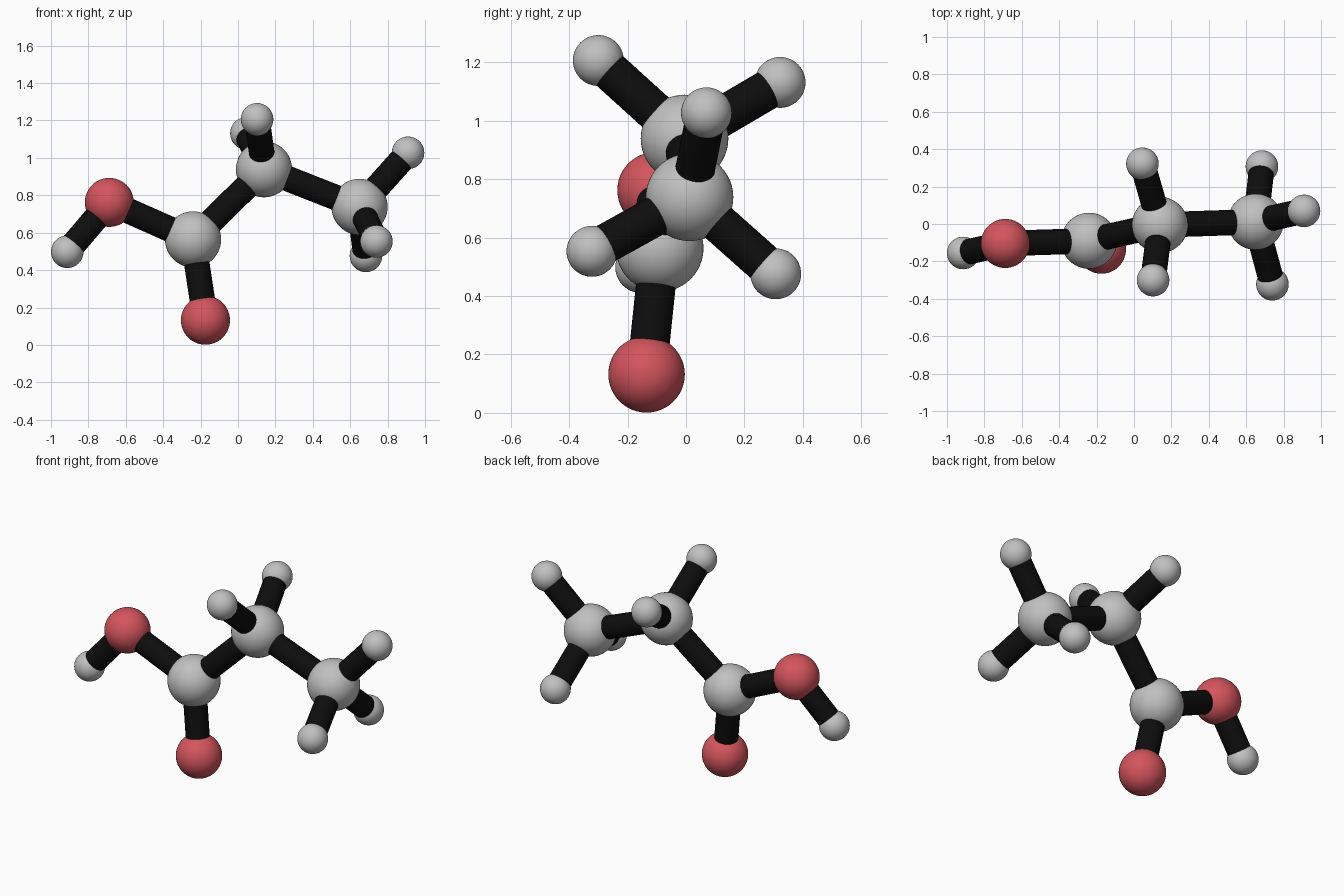
import bpy
from mathutils import Vector

cube = bpy.data.objects.get("Cube")
if cube:
    bpy.data.objects.remove(cube, do_unlink=True)


def material(name, rgb):
    mat = bpy.data.materials.new(name)
    mat.use_nodes = True
    mat.diffuse_color = (*rgb, 1)
    mat.node_tree.nodes["Principled BSDF"].inputs["Base Color"].default_value = (*rgb, 1)
    return mat


GREY = material("light grey", (0.53, 0.53, 0.53))
RED = material("soft red", (0.66, 0.09, 0.11))
BLACK = material("black", (0.004, 0.004, 0.004))

STICK_RADIUS = 0.068
KINDS = {"carbon": (0.150, GREY), "oxygen": (0.131, RED), "hydrogen": (0.087, GREY)}

# Ball centres
BALLS = {
    "carbon_acid": (-0.24, -0.09, 0.564),
    "carbon_middle": (0.139, -0.005, 0.939),
    "carbon_end": (0.65, 0.012, 0.738),
    "oxygen_upper": (-0.688, -0.104, 0.762),
    "oxygen_lower": (-0.174, -0.135, 0.132),
    "hydrogen_acid": (-0.913, -0.155, 0.498),
    "hydrogen_middle_front": (0.102, -0.30, 1.206),
    "hydrogen_middle_back": (0.045, 0.322, 1.131),
    "hydrogen_end_upper": (0.909, 0.07, 1.027),
    "hydrogen_end_front": (0.74, -0.322, 0.553),
    "hydrogen_end_back": (0.684, 0.307, 0.476),
}

# Pairs of balls joined by a stick
STICKS = [
    ("carbon_acid", "carbon_middle"),
    ("carbon_middle", "carbon_end"),
    ("carbon_acid", "oxygen_upper"),
    ("carbon_acid", "oxygen_lower"),
    ("oxygen_upper", "hydrogen_acid"),
    ("carbon_middle", "hydrogen_middle_front"),
    ("carbon_middle", "hydrogen_middle_back"),
    ("carbon_end", "hydrogen_end_upper"),
    ("carbon_end", "hydrogen_end_front"),
    ("carbon_end", "hydrogen_end_back"),
]


def finish(name, mat):
    obj = bpy.context.object
    obj.name = name
    obj.data.materials.append(mat)
    bpy.ops.object.shade_smooth_by_angle()


# Balls
for name, centre in BALLS.items():
    radius, mat = KINDS[name.split("_")[0]]
    bpy.ops.mesh.primitive_uv_sphere_add(segments=48, ring_count=24, radius=radius, location=centre)
    finish(name + "_ball", mat)

# Sticks run from ball centre to ball centre
for a, b in STICKS:
    start, end = Vector(BALLS[a]), Vector(BALLS[b])
    axis = end - start
    bpy.ops.mesh.primitive_cylinder_add(
        vertices=32, radius=STICK_RADIUS, depth=axis.length, location=(start + end) / 2,
        rotation=axis.to_track_quat("Z", "Y").to_euler())
    finish(f"stick_{a}_to_{b}", BLACK)
